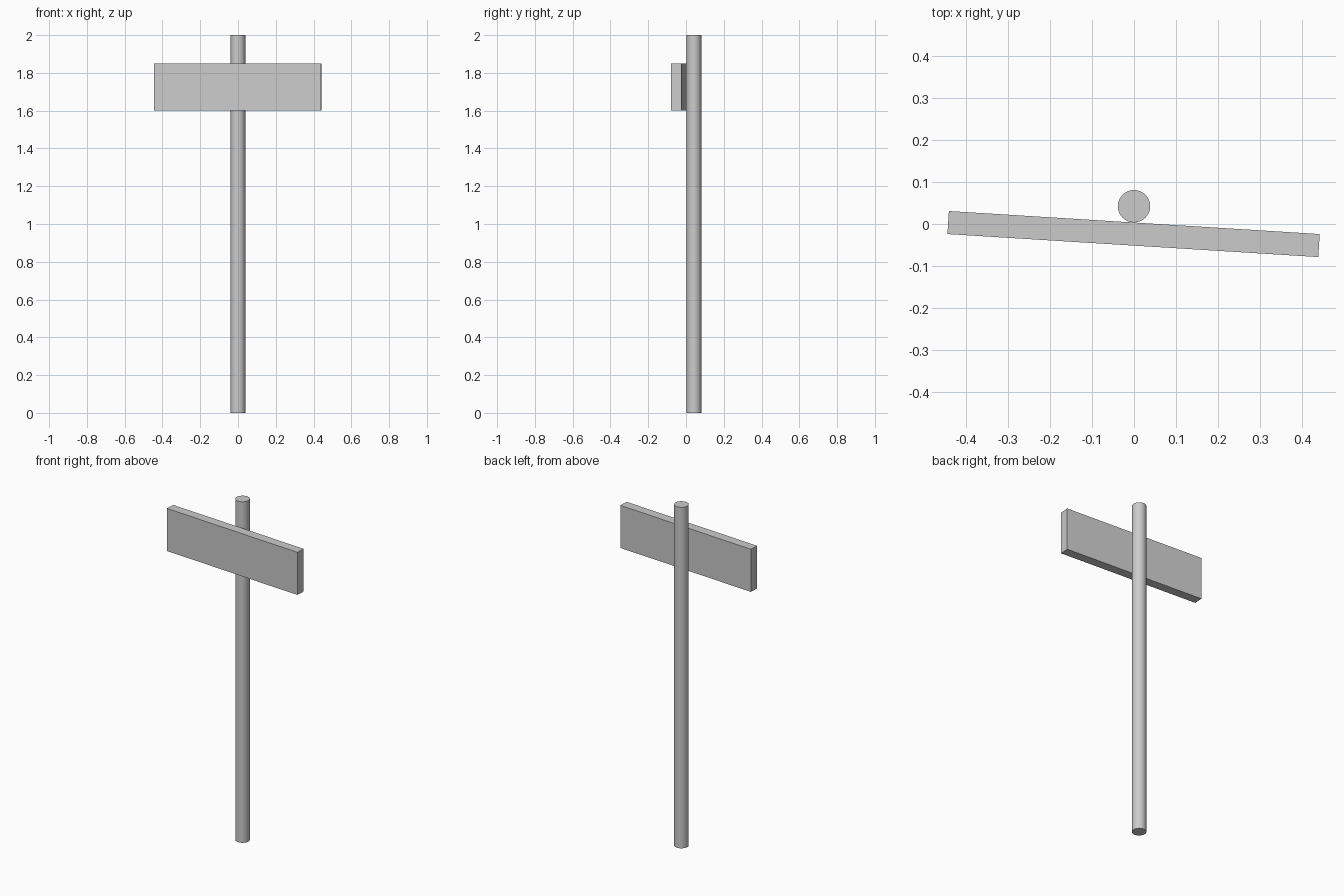
import bpy
import math

if "Cube" in bpy.data.objects:
    bpy.data.objects.remove(bpy.data.objects["Cube"])

# Round post, full height
bpy.ops.mesh.primitive_cylinder_add(vertices=32, radius=0.0387, depth=2.0,
                                    end_fill_type='TRIFAN',
                                    location=(0, 0.0425, 1.0))
post = bpy.context.object
post.name = "post"
bpy.ops.object.shade_smooth_by_angle(angle=math.radians(40))

# Flat sign board, turned slightly about the post
bpy.ops.mesh.primitive_cube_add(size=1, location=(-0.001, -0.024, 1.725),
                                rotation=(0, 0, math.radians(-3.55)))
board = bpy.context.object
board.name = "sign_board"
board.scale = (0.887, 0.055, 0.25)
bpy.ops.object.transform_apply(location=False, rotation=False, scale=True)
